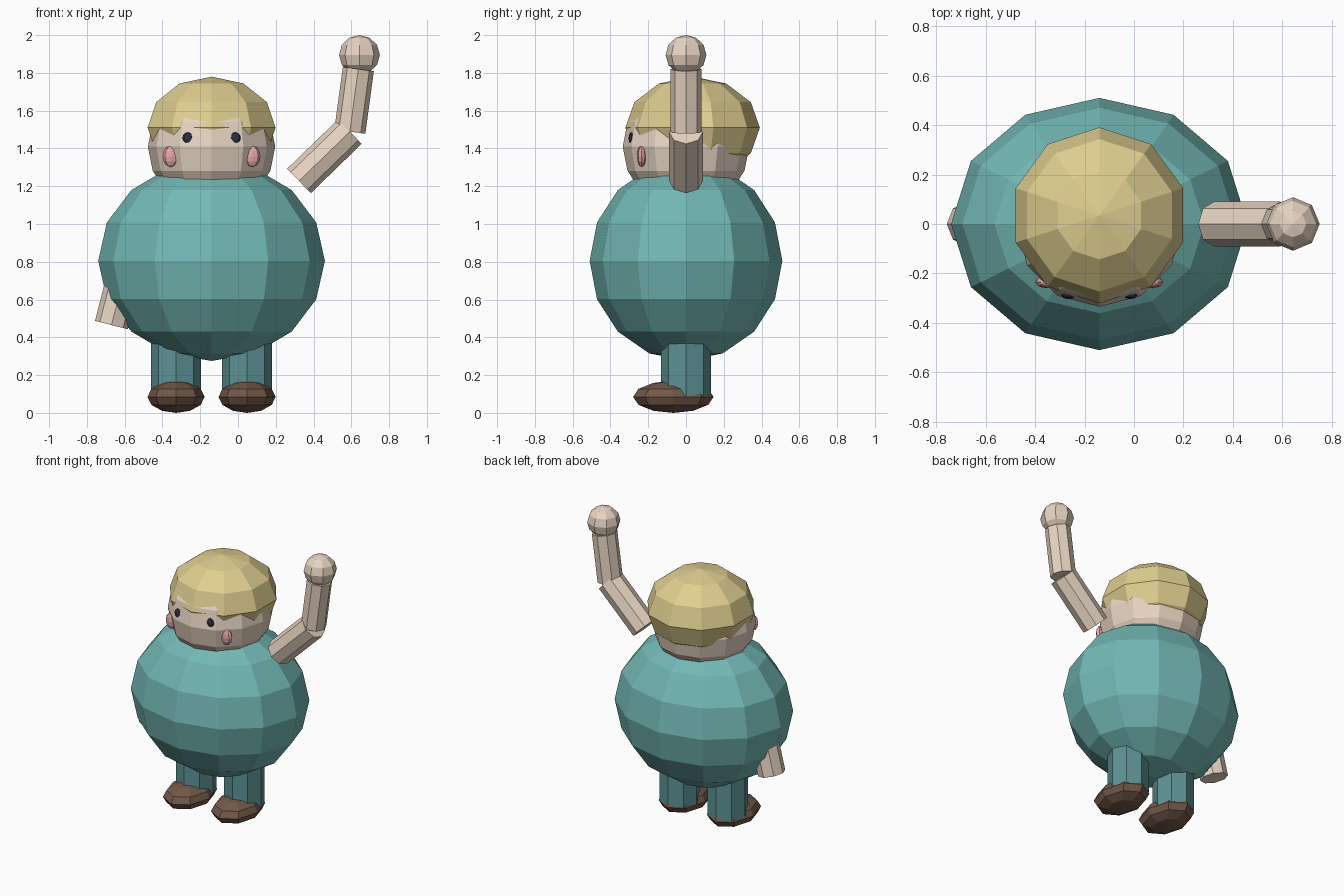
import bpy, bmesh
from mathutils import Matrix, Vector

if "Cube" in bpy.data.objects:
    bpy.data.objects.remove(bpy.data.objects["Cube"])

CX = -0.14  # centre line of the figure


def material(name, r, g, b):
    m = bpy.data.materials.new(name)
    m.diffuse_color = (r, g, b, 1)
    m.use_nodes = True
    m.node_tree.nodes["Principled BSDF"].inputs["Base Color"].default_value = m.diffuse_color
    return m


TEAL = material("teal_cloth", 0.17, 0.48, 0.46)
LEG = material("dark_teal_cloth", 0.11, 0.29, 0.30)
SKIN = material("skin", 0.80, 0.66, 0.54)
HAIR = material("blond", 0.74, 0.62, 0.28)
SHOE = material("brown_leather", 0.17, 0.10, 0.065)
BLUSH = material("blush", 0.80, 0.38, 0.38)
DARK = material("dark", 0.03, 0.03, 0.05)


def finish(bm, name, mat, matrix):
    bmesh.ops.transform(bm, matrix=matrix, verts=bm.verts)
    me = bpy.data.meshes.new(name)
    bm.to_mesh(me)
    bm.free()
    me.materials.append(mat)
    ob = bpy.data.objects.new(name, me)
    bpy.context.collection.objects.link(ob)
    return ob


def ball(name, centre, radii, segs, rings, mat):
    bm = bmesh.new()
    bmesh.ops.create_uvsphere(bm, u_segments=segs, v_segments=rings, radius=1)
    return finish(bm, name, mat,
                  Matrix.Translation(centre) @ Matrix.Diagonal((*radii, 1)))


def tube(name, a, b, radius, mat, segs=8):
    a, b = Vector(a), Vector(b)
    bm = bmesh.new()
    bmesh.ops.create_cone(bm, cap_ends=True, segments=segs, radius1=radius,
                          radius2=radius, depth=(b - a).length)
    rot = (b - a).to_track_quat('Z', 'Y').to_matrix().to_4x4()
    return finish(bm, name, mat, Matrix.Translation((a + b) / 2) @ rot)


# Round body, head and cap of hair
ball("body", (CX, 0, 0.805), (0.60, 0.51, 0.53), 12, 8, TEAL)
ball("head", (CX, 0, 1.41), (0.337, 0.335, 0.337), 12, 8, SKIN)
ball("hair", (CX, 0.035, 1.51), (0.356, 0.356, 0.27), 10, 6, HAIR)

# Paired parts: eyes, cheeks, legs, shoes
for side, s in (("left", -1), ("right", 1)):
    ball(side + "_eye", (CX + s * 0.125, -0.288, 1.455),
         (0.029, 0.016, 0.031), 8, 6, DARK)
    ball(side + "_cheek", (CX + s * 0.216, -0.235, 1.358),
         (0.043, 0.025, 0.056), 8, 6, BLUSH)
    x = CX + s * 0.188
    tube(side + "_leg", (x, 0, 0.09), (x, 0, 0.50), 0.132, LEG)
    ball(side + "_shoe", (x, -0.067, 0.085), (0.151, 0.213, 0.085), 8, 6, SHOE)

# Raised waving arm
tube("right_upper_arm", (0.323, 0, 1.228), (0.592, 0, 1.489), 0.09, SKIN)
tube("right_forearm", (0.592, 0, 1.489), (0.637, 0, 1.82), 0.083, SKIN)
ball("right_hand", (0.643, 0, 1.895), (0.108, 0.108, 0.105), 8, 6, SKIN)

# Lowered arm, mostly hidden by the body
tube("left_upper_arm", (-0.67, 0, 0.465), (-0.575, 0, 0.835), 0.09, SKIN)
